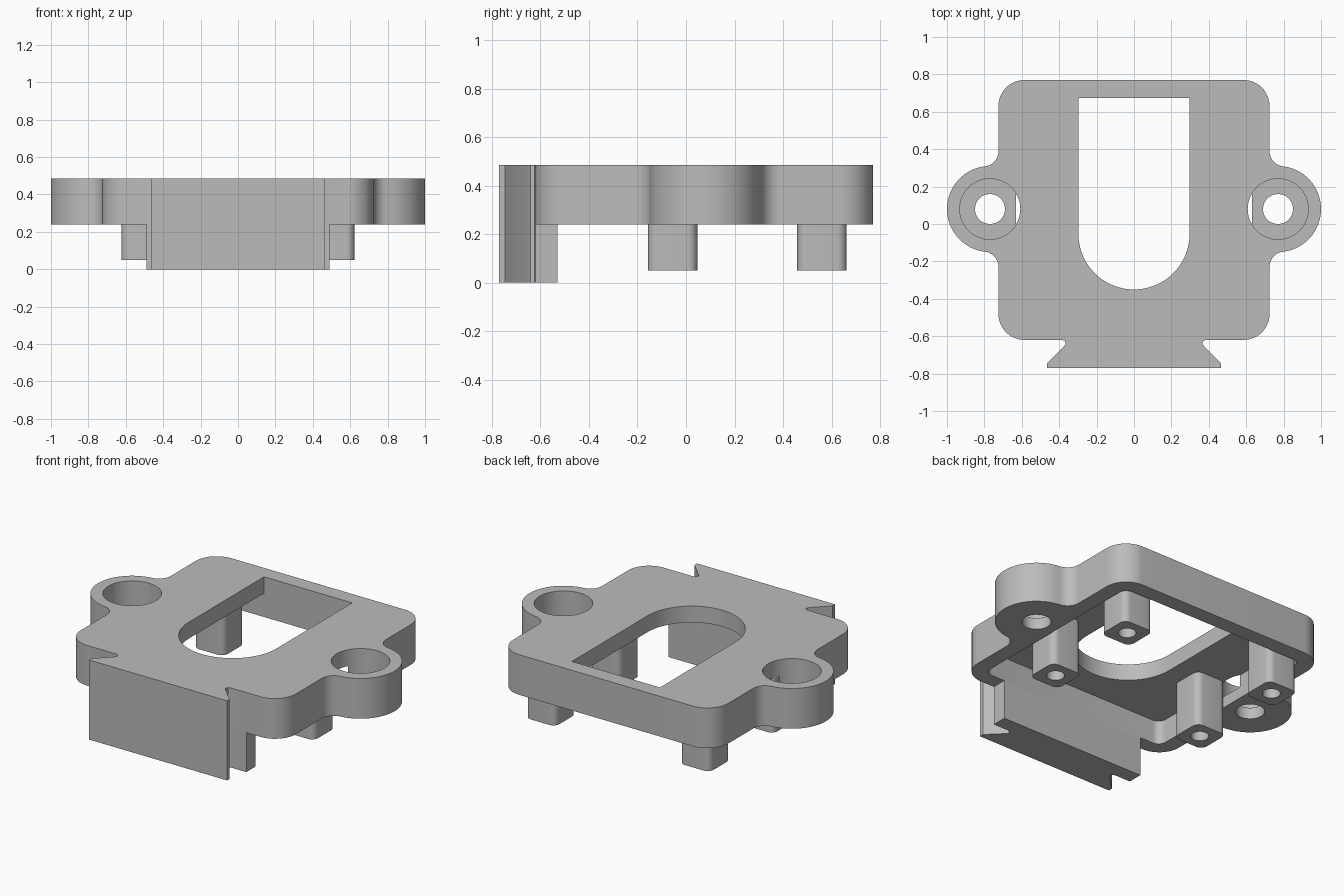
import bpy, bmesh
from math import sin, cos, radians

cube = bpy.data.objects.get("Cube")
if cube:
    bpy.data.objects.remove(cube, do_unlink=True)

grey = bpy.data.materials.new("plain_grey")
grey.use_nodes = True
COLOUR = (0.5, 0.5, 0.5, 1)
grey.diffuse_color = COLOUR
grey.node_tree.nodes["Principled BSDF"].inputs["Base Color"].default_value = COLOUR

TOP, BOTTOM, CEILING = 0.485, 0.24, 0.385


def arc(cx, cy, r, start, end, n=12):
    angles = [radians(start + (end - start) * i / n) for i in range(n + 1)]
    return [(cx + r * cos(a), cy + r * sin(a)) for a in angles]


def rounded_rect(x0, x1, y0, y1, r):
    return (arc(x1 - r, y0 + r, r, -90, 0, 8) + arc(x1 - r, y1 - r, r, 0, 90, 8)
            + arc(x0 + r, y1 - r, r, 90, 180, 8) + arc(x0 + r, y0 + r, r, 180, 270, 8))


def mirrored(half):
    """Close a right-hand half outline with its mirror image."""
    return half + [(-x, y) for x, y in reversed(half)]


def prism(name, outline, z0, z1):
    bm = bmesh.new()
    face = bm.faces.new([bm.verts.new((x, y, z0)) for x, y in outline])
    extruded = bmesh.ops.extrude_face_region(bm, geom=[face])["geom"]
    bmesh.ops.translate(bm, vec=(0, 0, z1 - z0),
                        verts=[v for v in extruded if isinstance(v, bmesh.types.BMVert)])
    bmesh.ops.recalc_face_normals(bm, faces=bm.faces)
    mesh = bpy.data.meshes.new(name)
    bm.to_mesh(mesh)
    bm.free()
    mesh.materials.append(grey)
    obj = bpy.data.objects.new(name, mesh)
    bpy.context.collection.objects.link(obj)
    return obj


def activate(obj):
    bpy.ops.object.select_all(action="DESELECT")
    obj.select_set(True)
    bpy.context.view_layer.objects.active = obj


def cut(obj, outline, z0, z1):
    cutter = prism("cutter", outline, z0, z1)
    cutter.hide_render = True
    mod = obj.modifiers.new("cut", "BOOLEAN")
    mod.operation, mod.solver, mod.object = "DIFFERENCE", "EXACT", cutter
    activate(obj)
    bpy.ops.object.modifier_apply(modifier=mod.name)
    bpy.data.objects.remove(cutter, do_unlink=True)


def circle(x, y, r):
    return arc(x, y, r, 0, 360, 48)[:-1]


def smooth(obj):
    activate(obj)
    bpy.ops.object.shade_smooth_by_angle(angle=radians(30))


# Dovetail half profile, shared by the plate and the rail below it
dovetail = [(0.465, -0.77), (0.465, -0.745), (0.375, -0.655),
            (0.365, -0.64), (0.37, -0.625), (0.385, -0.62)]

# Plate with rounded corners and filleted screw ears
EAR_X, EAR_Y = 0.77, 0.08
plate_half = (dovetail
              + arc(0.585, -0.48, 0.14, -90, 0)
              + arc(0.805, -0.228, 0.08, 180, 96.5)
              + arc(EAR_X, EAR_Y, 0.23, -83.5, 83.5, 32)[1:-1]
              + arc(0.805, 0.388, 0.08, 263.5, 180)
              + arc(0.585, 0.63, 0.14, 0, 90))
plate = prism("mounting_plate", mirrored(plate_half), BOTTOM, TOP)

# Underside pocket and arched window
cut(plate, rounded_rect(-0.63, 0.63, -0.53, 0.675, 0.05), 0.1, CEILING)
window = [(0.297, 0.675), (-0.297, 0.675)] + arc(0, -0.053, 0.297, 180, 360, 40)
cut(plate, window, 0.1, 0.6)

# Counterbored screw holes in the ears
for side in (-1, 1):
    cut(plate, circle(side * EAR_X, EAR_Y, 0.162), 0.31, 0.6)
    cut(plate, circle(side * EAR_X, EAR_Y, 0.08), 0.1, 0.6)
smooth(plate)

# Rail and its backing wall below the plate
rail = prism("dovetail_rail", mirrored(dovetail + [(0.49, -0.62), (0.49, -0.53)]), 0, BOTTOM)
smooth(rail)

# Four hollow standoff posts
for side, side_name in ((-1, "right"), (1, "left")):
    for y, row in ((-0.055, "front"), (0.56, "back")):
        x = side * 0.52
        post = prism(f"{row}_{side_name}_post",
                     rounded_rect(x - 0.102, x + 0.102, y - 0.102, y + 0.102, 0.04),
                     0.05, CEILING + 0.005)
        cut(post, circle(x, y, 0.05), 0, 0.3)
        smooth(post)
